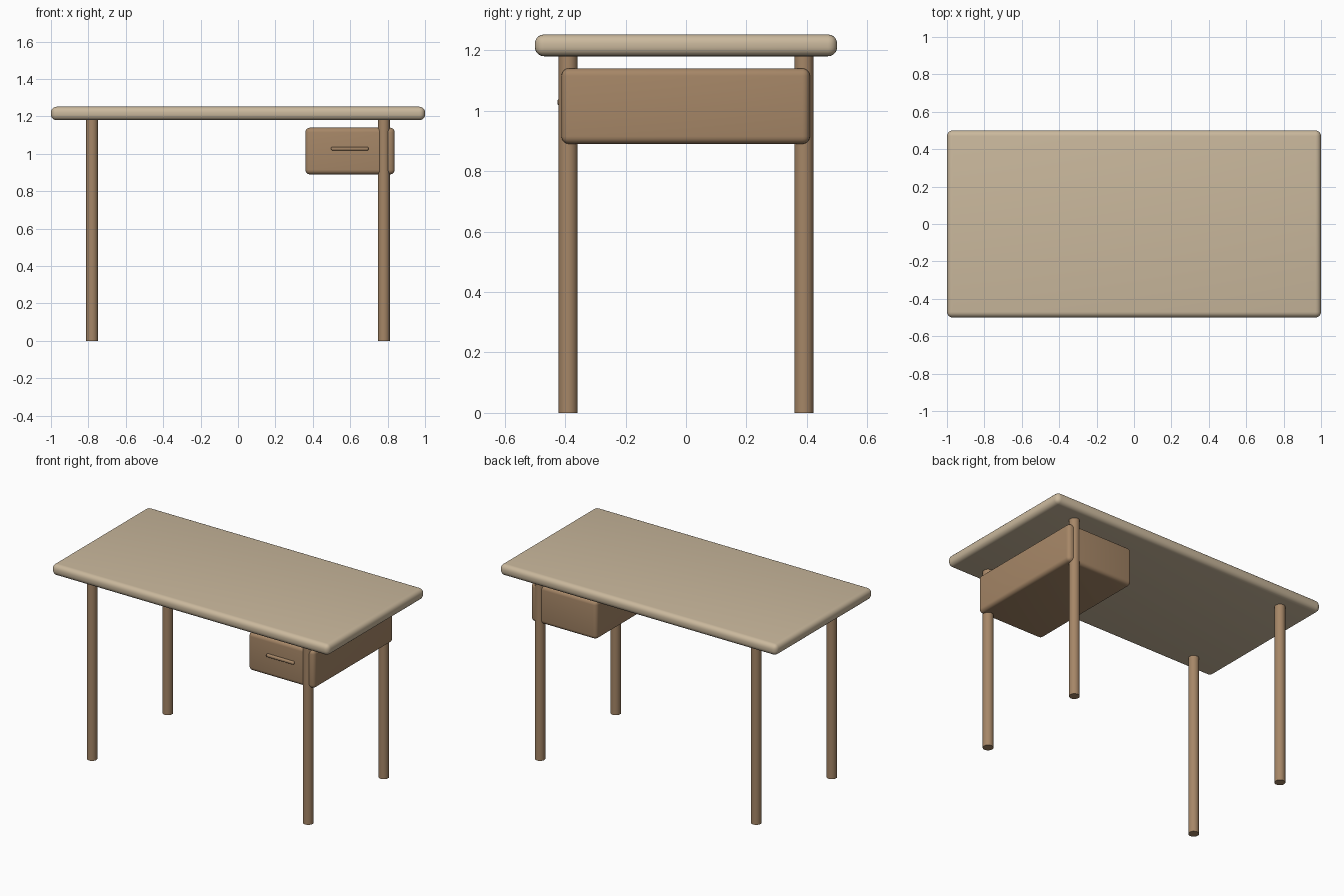
import bpy, math

if "Cube" in bpy.data.objects:
    bpy.data.objects.remove(bpy.data.objects["Cube"])


def material(name, color):
    m = bpy.data.materials.new(name)
    m.diffuse_color = (*color, 1)
    m.use_nodes = True
    m.node_tree.nodes["Principled BSDF"].inputs["Base Color"].default_value = m.diffuse_color
    return m


tan = material("pale_wood", (0.59, 0.48, 0.335))
brown = material("brown_wood", (0.38, 0.24, 0.135))


def finish(name, mat):
    ob = bpy.context.object
    ob.name = name
    ob.data.materials.append(mat)
    bpy.ops.object.shade_smooth_by_angle(angle=math.radians(35))
    return ob


def rounded_box(name, lo, hi, radius, mat):
    center = [(a + b) / 2 for a, b in zip(lo, hi)]
    bpy.ops.mesh.primitive_cube_add(size=1, location=center)
    ob = bpy.context.object
    ob.scale = [b - a for a, b in zip(lo, hi)]
    bpy.ops.object.transform_apply(location=False, rotation=False, scale=True)
    bevel = ob.modifiers.new("rounded_edges", 'BEVEL')
    bevel.width = radius
    bevel.segments = 5
    bevel.limit_method = 'NONE'
    bpy.ops.object.modifier_apply(modifier=bevel.name)
    return finish(name, mat)


# Table top
rounded_box("table_top", (-1, -0.5, 1.18), (1, 0.5, 1.252), 0.03, tan)

# Four round legs
for side, x in (("left", -0.78), ("right", 0.78)):
    for end, y in (("front", -0.39), ("back", 0.39)):
        bpy.ops.mesh.primitive_cylinder_add(vertices=32, radius=0.0315, depth=1.19,
                                            location=(x, y, 0.595))
        finish(f"{end}_{side}_leg", brown)

# Drawer box hung between the right legs, with its slim pull
rounded_box("drawer", (0.36, -0.412, 0.89), (0.838, 0.41, 1.14), 0.025, brown)
rounded_box("drawer_handle", (0.498, -0.426, 1.018), (0.698, -0.404, 1.038), 0.008, brown)
